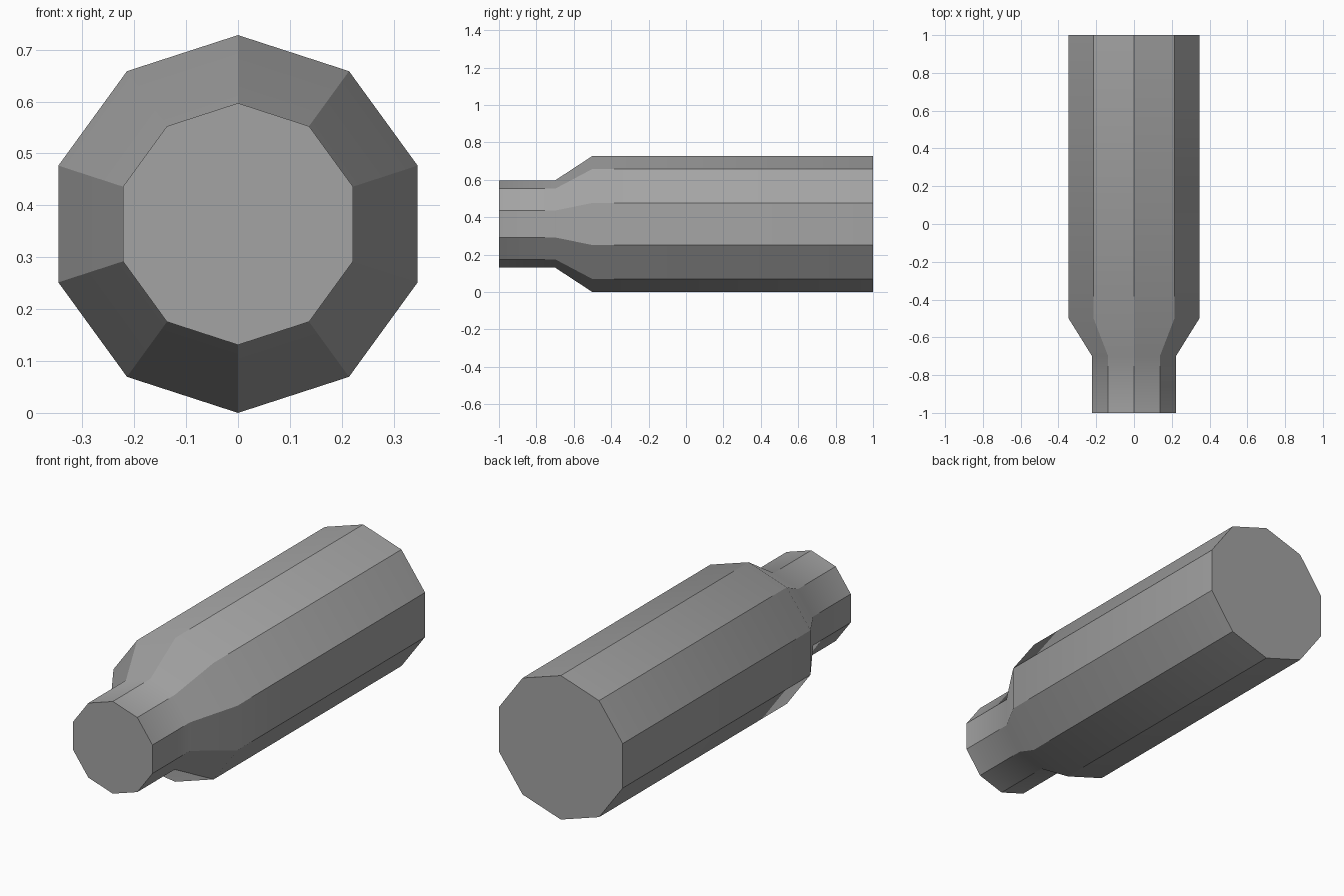
import bpy
import bmesh
import math

cube = bpy.data.objects.get("Cube")
if cube:
    bpy.data.objects.remove(cube, do_unlink=True)

# Plain grey material
grey = bpy.data.materials.new("mid_grey")
grey.use_nodes = True
colour = (0.37, 0.37, 0.37, 1.0)
grey.diffuse_color = colour
bsdf = grey.node_tree.nodes["Principled BSDF"]
bsdf.inputs["Base Color"].default_value = colour

SIDES = 10
BODY_R, NECK_R = 0.364, 0.233
CENTRE_Z = BODY_R
# (y, radius) from the narrow front end to the wide back end
PROFILE = [(-1, NECK_R), (-0.7, NECK_R), (-0.5, BODY_R), (1, BODY_R)]

# Ten-sided shaft: rings along y, with a point at the top
bm = bmesh.new()
rings = []
for y, r in PROFILE:
    ring = []
    for i in range(SIDES):
        a = math.tau * i / SIDES
        ring.append(bm.verts.new((r * math.sin(a), y, CENTRE_Z + r * math.cos(a))))
    rings.append(ring)

for lower, upper in zip(rings, rings[1:]):
    for i in range(SIDES):
        j = (i + 1) % SIDES
        bm.faces.new((lower[i], lower[j], upper[j], upper[i]))

# End caps
caps = [bm.faces.new(rings[0]), bm.faces.new(rings[-1])]
bmesh.ops.recalc_face_normals(bm, faces=bm.faces[:])

# Smooth along the taper, sharp on the long edges and around the caps
for face in bm.faces:
    face.smooth = face not in caps
for edge in bm.edges:
    a, b = edge.verts
    runs_lengthwise = abs(a.co.y - b.co.y) > 0.01
    edge.smooth = not runs_lengthwise and not any(f in caps for f in edge.link_faces)

mesh = bpy.data.meshes.new("tapered_shaft")
bm.to_mesh(mesh)
bm.free()
mesh.materials.append(grey)
shaft = bpy.data.objects.new("tapered_shaft", mesh)
bpy.context.collection.objects.link(shaft)
